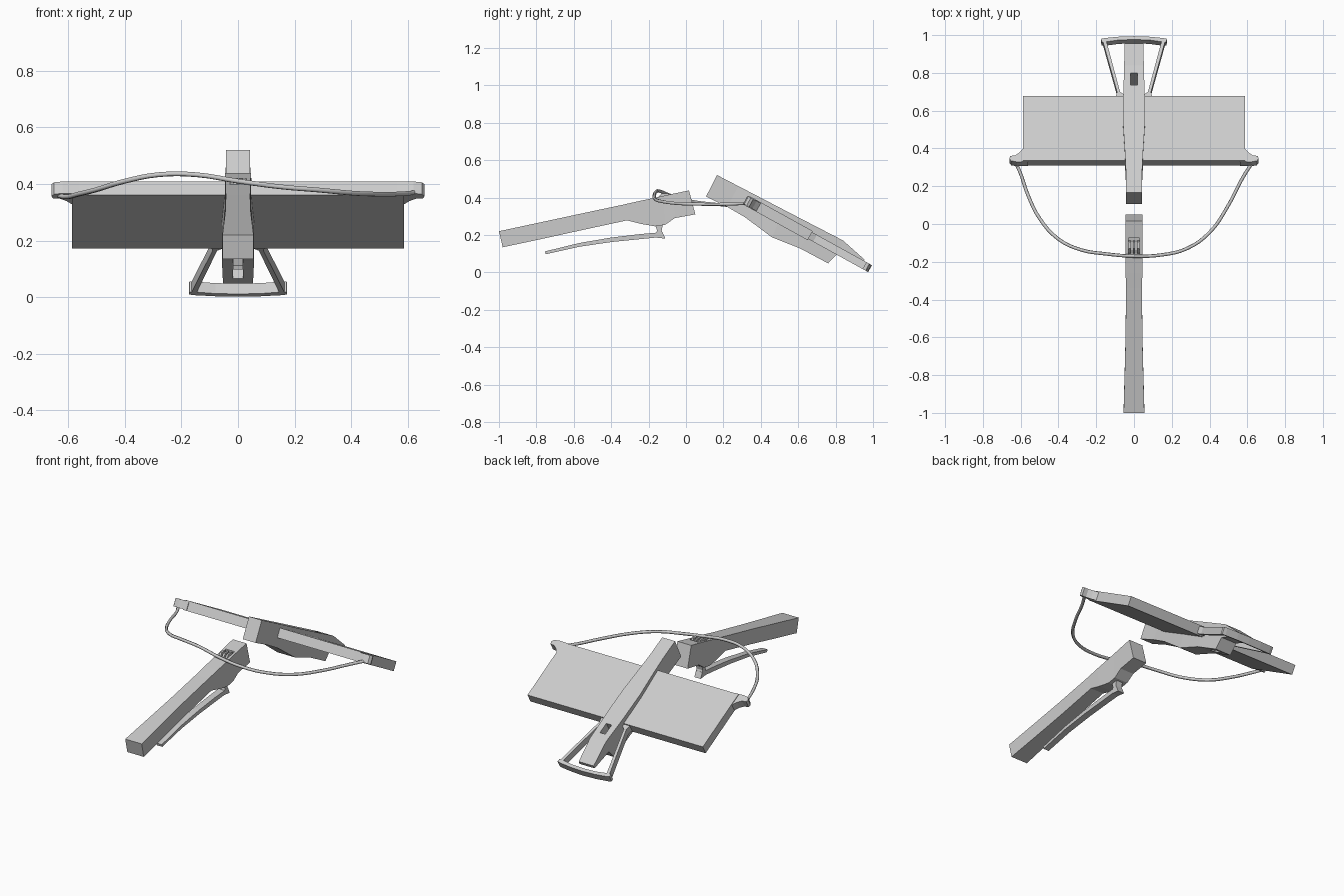
import bpy, bmesh
from mathutils import Vector

if "Cube" in bpy.data.objects:
    bpy.data.objects.remove(bpy.data.objects["Cube"])

# Tilted frame shared by the bow and stirrup: u runs forward, n is the slab normal
O = Vector((0, 0.3225, 0.385))
U = Vector((0, 0.875, -0.483))
N = Vector((0, 0.483, 0.875))


def finish(bm, name):
    bmesh.ops.recalc_face_normals(bm, faces=bm.faces)
    me = bpy.data.meshes.new(name)
    bm.to_mesh(me)
    bm.free()
    ob = bpy.data.objects.new(name, me)
    bpy.context.collection.objects.link(ob)
    return ob


def loft(name, sections):
    """Four-sided beam; each section is (top y, top z, bottom y, bottom z, half width)."""
    bm = bmesh.new()
    rings = []
    for ty, tz, by, bz, w in sections:
        rings.append([bm.verts.new(p) for p in
                      ((-w, ty, tz), (w, ty, tz), (w, by, bz), (-w, by, bz))])
    for a, b in zip(rings, rings[1:]):
        for i in range(4):
            j = (i + 1) % 4
            bm.faces.new((a[i], a[j], b[j], b[i]))
    bm.faces.new(rings[0])
    bm.faces.new(rings[-1])
    return finish(bm, name)


def plate(name, outline, half, side=1):
    """Outline in (x, u), given thickness along the slab normal."""
    bm = bmesh.new()
    lo, hi = [[bm.verts.new(Vector((side * x, 0, 0)) + O + U * u + N * h)
               for x, u in outline] for h in (-half, half)]
    bm.faces.new(lo)
    bm.faces.new(hi)
    k = len(outline)
    for i in range(k):
        j = (i + 1) % k
        bm.faces.new((lo[i], lo[j], hi[j], hi[i]))
    return finish(bm, name)


def cut(target, cutter):
    m = target.modifiers.new("cut", 'BOOLEAN')
    m.operation = 'DIFFERENCE'
    m.solver = 'EXACT'
    m.object = cutter
    cutter.hide_render = True
    cutter.hide_viewport = True


# Rear stock with the swelling for the lock
rear = loft("rear_stock", [
    (-1.0, .22, -.98, .134, .055), (-.78, .267, -.76, .181, .049),
    (-.58, .31, -.56, .225, .044), (-.34, .361, -.315, .278, .043),
    (-.26, .379, -.24, .259, .044), (-.18, .396, -.165, .246, .044),
    (-.12, .409, -.11, .255, .044), (-.07, .42, -.06, .29, .045),
    (.016, .438, .05, .31, .046)])

# String catch: slot and small fingers
slot = loft("catch_slot_cutter", [(-.165, .43, -.165, .375, .03),
                                  (-.075, .45, -.075, .395, .03)])
cut(rear, slot)
for i, x in enumerate((-.022, 0, .022)):
    f = loft("catch_finger_%d" % i, [(-.15, .40, -.16, .36, .006),
                                     (-.13, .422, -.12, .37, .006),
                                     (-.095, .422, -.085, .38, .006)])
    f.location.x = x

# Trigger lever and its post
loft("trigger_lever", [
    (-.754, .112, -.75, .097, .018), (-.57, .157, -.57, .137, .019),
    (-.4, .186, -.4, .162, .02), (-.25, .204, -.25, .177, .02),
    (-.16, .212, -.16, .186, .021), (-.125, .214, -.11, .18, .021)])
loft("trigger_post", [(-.17, .27, -.12, .27, .021), (-.155, .225, -.13, .225, .021),
                      (-.16, .2, -.118, .19, .021)])

# Front stock
front = loft("front_stock", [
    (.166, .52, .107, .405, .043), (.28, .461, .22, .35, .043),
    (.38, .409, .315, .295, .048), (.52, .336, .46, .187, .057),
    (.68, .253, .61, .128, .057), (.80, .191, .76, .048, .053),
    (.84, .17, .81, .1, .052), (.955, .068, .945, .05, .05)])
cut(front, plate("stock_slot_cutter", [(-.018, .44), (.018, .44), (.018, .51), (-.018, .51)], .2))

# Broad bow slab
plate("bow_slab", [(-.587, 0), (.587, 0), (.587, .39), (-.587, .39)], .028)

for side, tag in ((1, "right"), (-1, "left")):
    # Horn-shaped nock at the bow tip
    plate("nock_" + tag, [(.56, -.004), (.62, -.006), (.65, .0), (.66, .015), (.655, .03),
                          (.63, .033), (.607, .05), (.587, .075), (.56, .08)], .024, side)
    # Stirrup leg with flared foot
    plate("stirrup_leg_" + tag, [(.05, .38), (.098, .38), (.09, .42), (.167, .735),
                                 (.148, .735), (.074, .42), (.05, .40)], .021, side)

# Bowed stirrup crossbar
outer = [(-.174, .74), (-.155, .745), (-.08, .753), (0, .756), (.08, .753), (.155, .745), (.174, .74)]
inner = [(.172, .722), (.15, .722), (.08, .733), (0, .736), (-.08, .733), (-.15, .722), (-.172, .722)]
plate("stirrup_bar", outer + inner, .021)

# Slack bowstring
path = [(-.635, .335, .36), (-.61, .29, .355), (-.56, .15, .365), (-.5, .03, .38), (-.4, -.08, .41),
        (-.28, -.137, .433), (-.15, -.158, .433), (0, -.17, .41), (.15, -.163, .39), (.28, -.13, .379),
        (.4, -.045, .368), (.5, .1, .364), (.57, .235, .365), (.61, .3, .368), (.635, .335, .37)]
cu = bpy.data.curves.new("bowstring", 'CURVE')
cu.dimensions = '3D'
cu.bevel_depth = .009
cu.bevel_resolution = 1
cu.use_fill_caps = True
cu.resolution_u = 4
sp = cu.splines.new('BEZIER')
sp.bezier_points.add(len(path) - 1)
for bp, p in zip(sp.bezier_points, path):
    bp.co = p
    bp.handle_left_type = bp.handle_right_type = 'AUTO'
bpy.context.collection.objects.link(bpy.data.objects.new("bowstring", cu))
